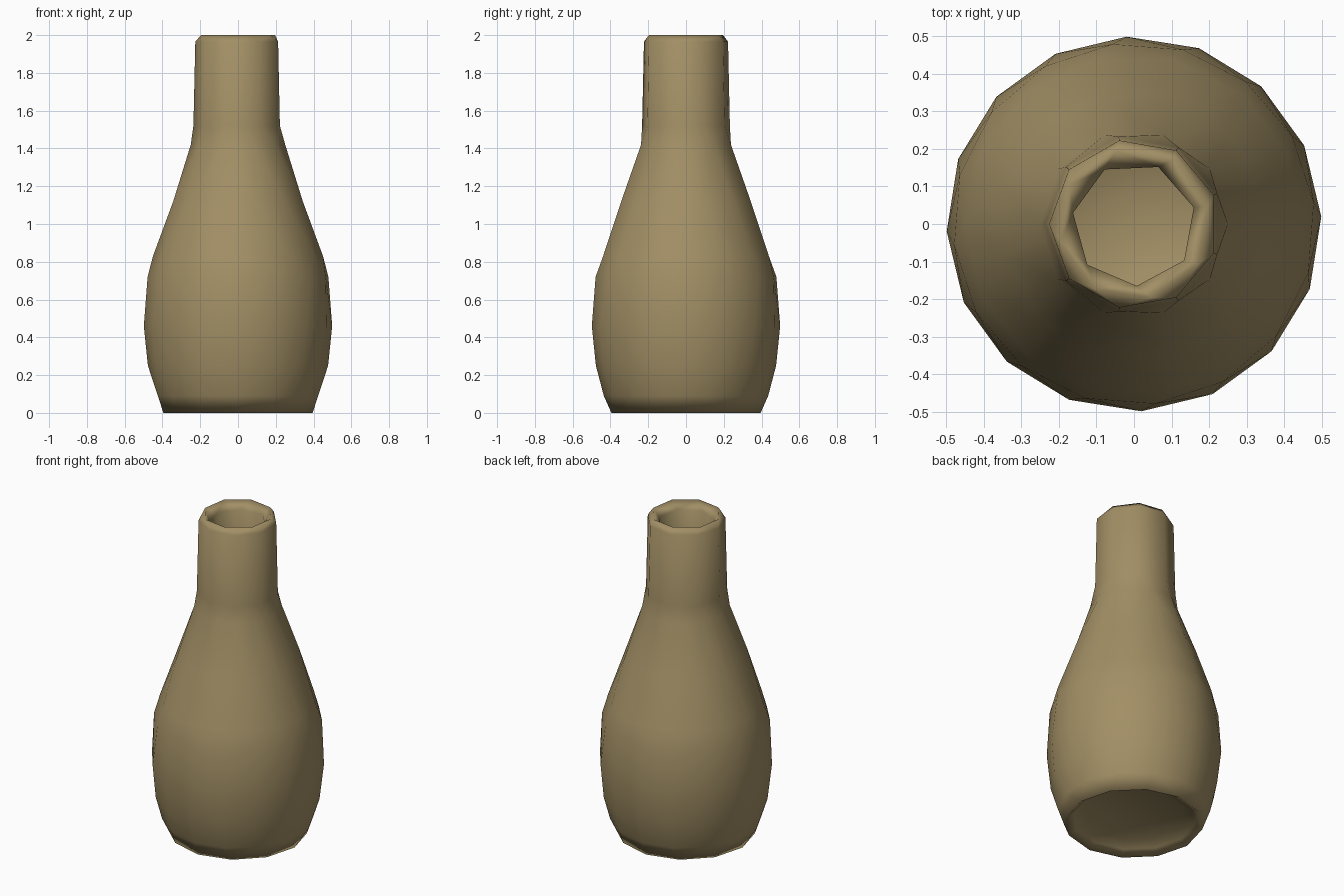
import bpy
import bmesh
from math import sin, cos, pi

cube = bpy.data.objects.get("Cube")
if cube:
    bpy.data.objects.remove(cube, do_unlink=True)

# One clay colour for the whole vase
clay = bpy.data.materials.new("tan_clay")
clay.use_nodes = True
colour = (0.36, 0.275, 0.13, 1)
clay.diffuse_color = colour
clay.node_tree.nodes["Principled BSDF"].inputs["Base Color"].default_value = colour

# Rings as (sides, radius, height, turn in steps), from under the base,
# up the outside, over the lip and down the inside
RINGS = [
    (12, 0.29, 0.06, 0), (12, 0.35, 0.03, 0), (12, 0.395, 0.0, 0),
    (14, 0.435, 0.09, 0.5), (16, 0.477, 0.25, 0), (16, 0.499, 0.46, 0.1),
    (16, 0.482, 0.72, 0.3), (14, 0.45, 0.83, 0), (12, 0.355, 1.12, 0.5),
    (10, 0.25, 1.42, 0), (9, 0.236, 1.52, 0.5), (9, 0.226, 1.965, 0.5),
    (8, 0.202, 2.0, 0.3),
    (7, 0.165, 1.95, 0.3), (7, 0.175, 1.45, 0.3), (10, 0.30, 1.08, 0),
    (12, 0.40, 0.75, 0), (12, 0.43, 0.45, 0), (12, 0.37, 0.16, 0),
]


def add_ring(bm, sides, radius, height, turn):
    ring = []
    for i in range(sides):
        a = 2 * pi * (i + turn) / sides
        ring.append(bm.verts.new((radius * cos(a), radius * sin(a), height)))
    return ring


def stitch(bm, low, high, low_turn, high_turn):
    """Join two rings of any side counts with triangles."""
    n, m = len(low), len(high)
    i = j = 0
    while i < n or j < m:
        a, b = low[i % n], high[j % m]
        step_low = j == m or (i < n and (i + 1 + low_turn) / n <= (j + 1 + high_turn) / m)
        if step_low:
            bm.faces.new((a, low[(i + 1) % n], b))
            i += 1
        else:
            bm.faces.new((a, high[(j + 1) % m], b))
            j += 1


def cap(bm, ring, height):
    centre = bm.verts.new((0, 0, height))
    for i, v in enumerate(ring):
        bm.faces.new((v, ring[(i + 1) % len(ring)], centre))


# Vase body with hollow neck and recessed base
bm = bmesh.new()
loops = [add_ring(bm, *r) for r in RINGS]
for k in range(len(RINGS) - 1):
    stitch(bm, loops[k], loops[k + 1], RINGS[k][3], RINGS[k + 1][3])
cap(bm, loops[0], 0.07)
cap(bm, loops[-1], 0.12)
bmesh.ops.recalc_face_normals(bm, faces=bm.faces[:])
for f in bm.faces:
    f.smooth = True
mesh = bpy.data.meshes.new("vase")
bm.to_mesh(mesh)
bm.free()
mesh.materials.append(clay)
vase = bpy.data.objects.new("vase", mesh)
bpy.context.collection.objects.link(vase)
